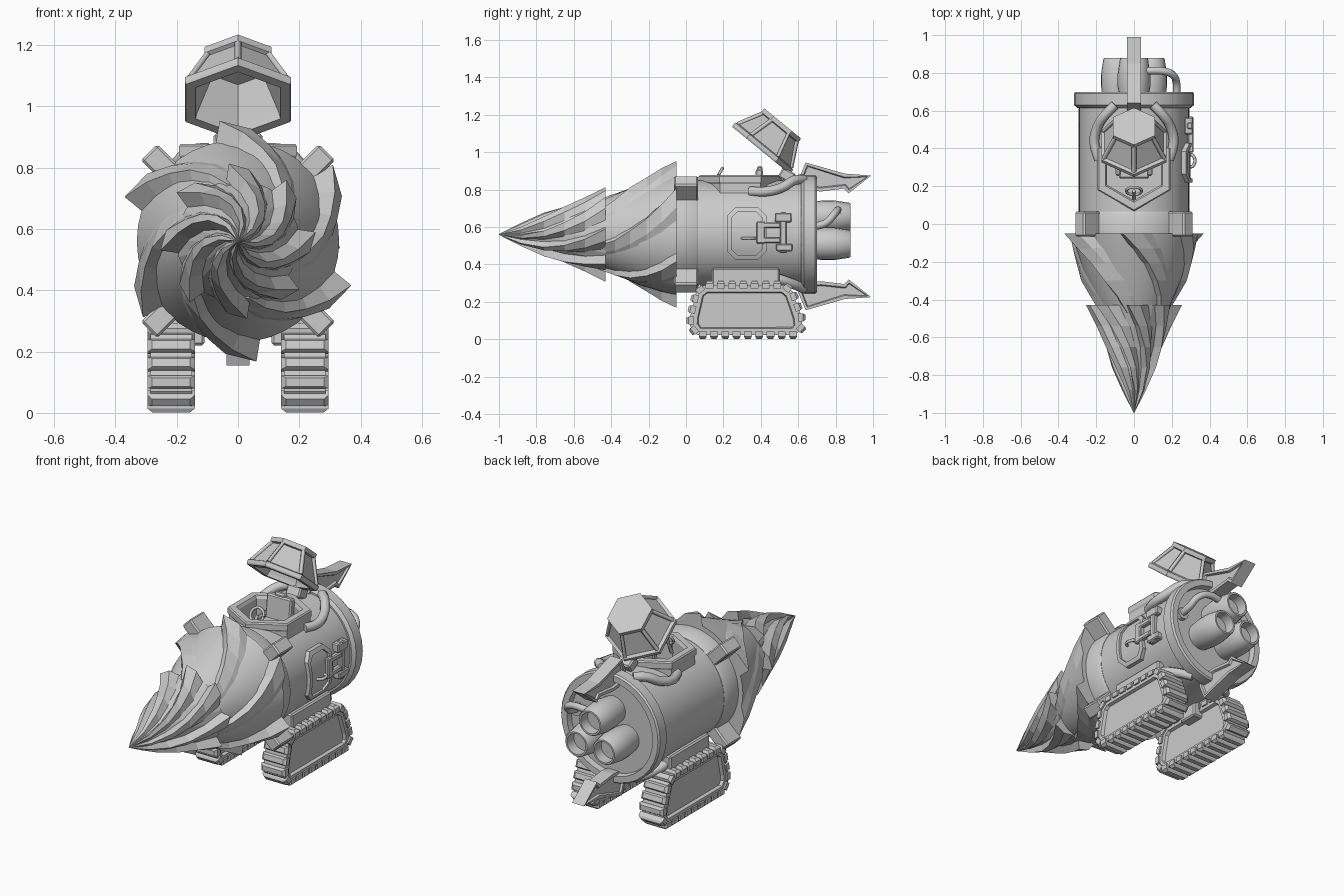
import bpy, bmesh
from math import sin, cos, pi, radians
from mathutils import Vector as V, Matrix as M

if "Cube" in bpy.data.objects:
    bpy.data.objects.remove(bpy.data.objects["Cube"])

AX = 0.56  # height of the main axis


def finish(name, bm, smooth=False):
    bmesh.ops.remove_doubles(bm, verts=bm.verts, dist=1e-5)
    bmesh.ops.recalc_face_normals(bm, faces=bm.faces)
    me = bpy.data.meshes.new(name)
    bm.to_mesh(me)
    bm.free()
    ob = bpy.data.objects.new(name, me)
    bpy.context.collection.objects.link(ob)
    if smooth:
        bpy.ops.object.select_all(action='DESELECT')
        ob.select_set(True)
        bpy.context.view_layer.objects.active = ob
        bpy.ops.object.shade_smooth_by_angle(angle=radians(35))
    return ob


def loft(bm, rings):
    vs = [[bm.verts.new(p) for p in r] for r in rings]
    n = len(vs[0])
    for a, b in zip(vs, vs[1:]):
        for i in range(n):
            bm.faces.new((a[i], a[(i + 1) % n], b[(i + 1) % n], b[i]))
    return bm.faces.new(vs[0]), bm.faces.new(vs[-1])


def lathe(name, prof, n=40, cx=0, cz=AX, smooth=True):
    bm = bmesh.new()
    loft(bm, [[V((cx + r * cos(2 * pi * i / n), y, cz + r * sin(2 * pi * i / n)))
               for i in range(n)] for y, r in [(y, max(r, 1e-3)) for y, r in prof]])
    return finish(name, bm, smooth)


def prism(name, pts, x0, x1, inset=0, depth=0):
    bm = bmesh.new()
    ends = loft(bm, [[V((x, y, z)) for y, z in pts] for x in (x0, x1)])
    bmesh.ops.recalc_face_normals(bm, faces=bm.faces)
    if inset:
        for f in ends:
            bmesh.ops.inset_region(bm, faces=[f], thickness=inset)
            bmesh.ops.inset_region(bm, faces=[f], thickness=0.006, depth=-depth)
    return finish(name, bm)


def boxes(name, items, bevel=0.008):
    bm = bmesh.new()
    for loc, size, rot in items:
        m = M.Translation(loc) @ rot @ M.Diagonal((*size, 1))
        bmesh.ops.create_cube(bm, size=1, matrix=m)
    bmesh.ops.bevel(bm, geom=bm.edges[:], offset=bevel, segments=1, affect='EDGES')
    return finish(name, bm)


def tube(name, pts, r, res=2):
    cu = bpy.data.curves.new(name, 'CURVE')
    cu.dimensions, cu.bevel_depth, cu.bevel_resolution, cu.use_fill_caps = '3D', r, res, True
    cu.resolution_u = 4
    sp = cu.splines.new('POLY' if res == 0 else 'BEZIER')
    seq = sp.points if res == 0 else sp.bezier_points
    seq.add(len(pts) - 1)
    for q, p in zip(seq, pts):
        if res == 0:
            q.co = (*p, 1)
        else:
            q.co, q.handle_left_type, q.handle_right_type = p, 'AUTO', 'AUTO'
    ob = bpy.data.objects.new(name, cu)
    bpy.context.collection.objects.link(ob)
    bpy.ops.object.select_all(action='DESELECT')
    ob.select_set(True)
    bpy.context.view_layer.objects.active = ob
    bpy.ops.object.convert(target='MESH')
    return ob


def boolean(ob, cutter, op):
    bpy.context.view_layer.objects.active = ob
    md = ob.modifiers.new('cut', 'BOOLEAN')
    md.object, md.operation, md.solver = cutter, op, 'EXACT'
    bpy.ops.object.modifier_apply(modifier=md.name)
    bpy.data.objects.remove(cutter)


def hexring(r, h, o, u, n):
    return [o + V((1, 0, 0)) * r * sin(k * pi / 3) + u * r * cos(k * pi / 3) + n * h for k in range(6)]


I = M.Identity(4)

# Drill: two cones, each carrying twisted blades
def blades(name, count, st, twist, end, width):
    bm = bmesh.new()
    for k in range(count):
        rings = []
        for i, (y, rb, rt) in enumerate(st):
            t = i / (len(st) - 1)
            a = radians(end + 360 * k / count - twist * (1 - t))
            w = radians(width)
            sec = [(a + .1 * w, rt), (a - .8 * w, rt * .93), (a - 1.7 * w, rb * .97), (a + .45 * w, rb * .93)]
            rings.append([V((r * cos(b), y, AX + r * sin(b))) for b, r in sec])
        loft(bm, rings)
    return finish(name, bm)

lathe('drill_front_cone', [(-1, 0), (-.75, .08), (-.43, .2), (-.43, 0)], 24, smooth=False)
lathe('drill_rear_cone', [(-.48, 0), (-.48, .17), (-.25, .27), (-.05, .33), (-.05, 0)])
blades('drill_front_blades', 8, [(-1, .001, .002), (-.88, .04, .063), (-.76, .078, .118), (-.65, .115, .16),
                                 (-.54, .16, .2), (-.43, .2, .255)], 70, 95, 17)
blades('drill_rear_blades', 6, [(-.47, .172, .19), (-.38, .215, .235), (-.3, .245, .28), (-.21, .28, .315),
                                (-.13, .305, .355), (-.05, .325, .397)], 58, 97, 17)

# Hull, front collar and rear rim
UP, FWD = V((0, 0, 1)), V((0, 1, 0))
pit = V((0, .29, 0))
hull = lathe('hull', [(-.06, 0), (-.06, .29), (.64, .29), (.64, 0)], 48)
bm = bmesh.new()
loft(bm, [hexring(.19, h, pit, FWD, UP) for h in (.68, 1.1)])
boolean(hull, finish('cutter', bm), 'DIFFERENCE')
lathe('front_collar', [(-.05, .27), (-.05, .302), (.05, .302), (.065, .292), (.065, .27)], 48)
lathe('rear_rim', [(.615, 0), (.615, .3), (.63, .318), (.69, .318), (.70, .31), (.70, .275), (.665, .27), (.665, 0)], 32)

# Four radial clamps behind the drill
items = []
for a in (45, 135, 225, 315):
    d = V((cos(radians(a)), 0, sin(radians(a))))
    items.append((d * .345 + V((0, 0, AX)), (.13, .13, .075), M.Rotation(-radians(a), 4, 'Y')))
boxes('clamps', items)

# Cockpit tub, seat, wheel
bm = bmesh.new()
loft(bm, [hexring(r, h, pit, FWD, UP) for r, h in
          ((.215, .69), (.215, .83), (.222, .84), (.222, .87), (.215, .877), (.175, .877), (.165, .86), (.165, .71))])
finish('cockpit_rim', bm)
boxes('seat', [((0, .31, .75), (.16, .14, .06), I), ((0, .385, .82), (.16, .04, .18), M.Rotation(-.1, 4, 'X')),
               ((0, .395, .905), (.07, .03, .04), I), ((.085, .32, .79), (.025, .13, .03), I),
               ((-.085, .32, .79), (.025, .13, .03), I)])
tilt = M.Translation((0, .175, .88)) @ M.Rotation(radians(60), 4, 'X')
tube('steering_wheel', [tilt @ V((.04 * cos(k * pi / 6), .04 * sin(k * pi / 6), 0)) for k in range(13)], .008, 1)
tube('steering_column', [(0, .175, .88), (0, .13, .78)], .01, 1)

# Raised hexagonal canopy
n = V((0, .634, .774)).normalized()
u = V((0, n.z, -n.y))
o = V((0, .4, 1.01))
bm = bmesh.new()
loft(bm, [hexring(r, h, o, u, n) for r, h in
          ((.095, .155), (.155, .02), (.16, 0), (.195, 0), (.2, .008), (.2, .028), (.18, .034),
           (.112, .155), (.127, .16), (.127, .185))])
finish('canopy', bm)
for a, b in zip(hexring(.184, .03, o, u, n), hexring(.116, .16, o, u, n)):
    tube('canopy_strut', [a, b], .012, 0)
boxes('canopy_hinge', [((0, .54, .875), (.09, .08, .06), M.Rotation(-.5, 4, 'X'))])
for s in (-1, 1):
    tube('cockpit_pipe', [(s * .185, .34, .79), (s * .21, .43, .79), (s * .195, .51, .81),
                          (s * .15, .58, .85), (s * .1, .63, .855)], .026)

# Tail fins, top and bottom
fin = [(.64, .80), (.60, .85), (.64, .945), (.85, .885), (.99, .875), (.87, .78), (.845, .805), (.72, .79)]
prism('top_fin', fin, -.038, .038, .018, .012)
prism('bottom_fin', [(y, 1.1 - z) for y, z in fin], -.038, .038, .018, .012)

# Thrusters and fuel pipe
for x, z in ((0, .655), (-.088, .51), (.088, .51)):
    lathe('thruster', [(.65, 0), (.65, .075), (.73, .087), (.79, .087), (.875, .074), (.88, .07),
                       (.88, .06), (.82, .058), (.82, 0)], 20, x, z)
tube('fuel_pipe', [(.06, .81, .685), (.15, .81, .69), (.205, .79, .665), (.225, .745, .62), (.225, .66, .6)], .02)
lathe('pipe_flange', [(.66, 0), (.66, .035), (.69, .035), (.69, 0)], 12, .225, .6)

# Side door on the right, wrapped on the hull
def octagon(hy, hz, c):
    q = [(hy, hz - c), (hy - c, hz), (c - hy, hz), (-hy, hz - c)]
    return [(.325 + y, .565 + z) for y, z in q + [(-y, -z) for y, z in q]]

panel = lathe('door_panel', [(0, 0), (0, .298), (.6, .298), (.6, 0)], 48)
boolean(panel, prism('cutter', octagon(.085, .12, .035), .2, .4), 'INTERSECT')
frame = lathe('door_frame', [(0, 0), (0, .311), (.6, .311), (.6, 0)], 48)
boolean(frame, prism('cutter', octagon(.105, .14, .045), .2, .4), 'INTERSECT')
boolean(frame, prism('cutter', octagon(.083, .118, .035), .1, .5), 'DIFFERENCE')
boxes('door_hinges', [((.295, .52, .57), (.03, .035, .22), I), ((.29, .52, .65), (.045, .09, .05), I),
                      ((.292, .525, .49), (.045, .09, .04), I), ((.3, .45, .61), (.03, .11, .03), I),
                      ((.3, .45, .53), (.03, .11, .03), I), ((.303, .4, .57), (.025, .045, .12), I)], .006)
tube('door_handle', [(.29, .3, .54), (.315, .31, .54), (.315, .36, .54), (.29, .37, .54)], .009, 1)

# Crawler tracks with lugs and recessed side plates
path = [V(p) for p in ((.022, .07), (.06, .022), (.585, .022), (.62, .06), (.618, .12), (.57, .255),
                       (.525, .29), (.1, .29), (.055, .255), (.022, .12))]
segs = list(zip(path, path[1:] + path[:1]))
step = sum((b - a).length for a, b in segs) / 26
for s in (-1, 1):
    cx = s * .218
    prism('track', path, cx - .068, cx + .068, .04, .018)
    bm = bmesh.new()
    run = step / 2
    for a, b in segs:
        t = (b - a).normalized()
        while run < (b - a).length:
            c = a + t * run
            rings = []
            for h, l, w in ((-.02, .021, .077), (.008, .021, .077), (.02, .014, .062)):
                p = c + V((t.y, -t.x)) * h
                rings.append([V((cx + i * w, *(p + t * j * l))) for i, j in ((-1, -1), (1, -1), (1, 1), (-1, 1))])
            loft(bm, rings)
            run += step
        run -= (b - a).length
    finish('track_lugs', bm)
    boxes('track_mount', [((s * .2, .32, .32), (.1, .36, .12), I), ((s * .15, .32, .27), (.08, .12, .1), I)])
    tube('track_pipe', [(s * .185, .4, .33), (s * .21, .48, .325), (s * .18, .56, .3), (s * .11, .63, .27)], .026)
